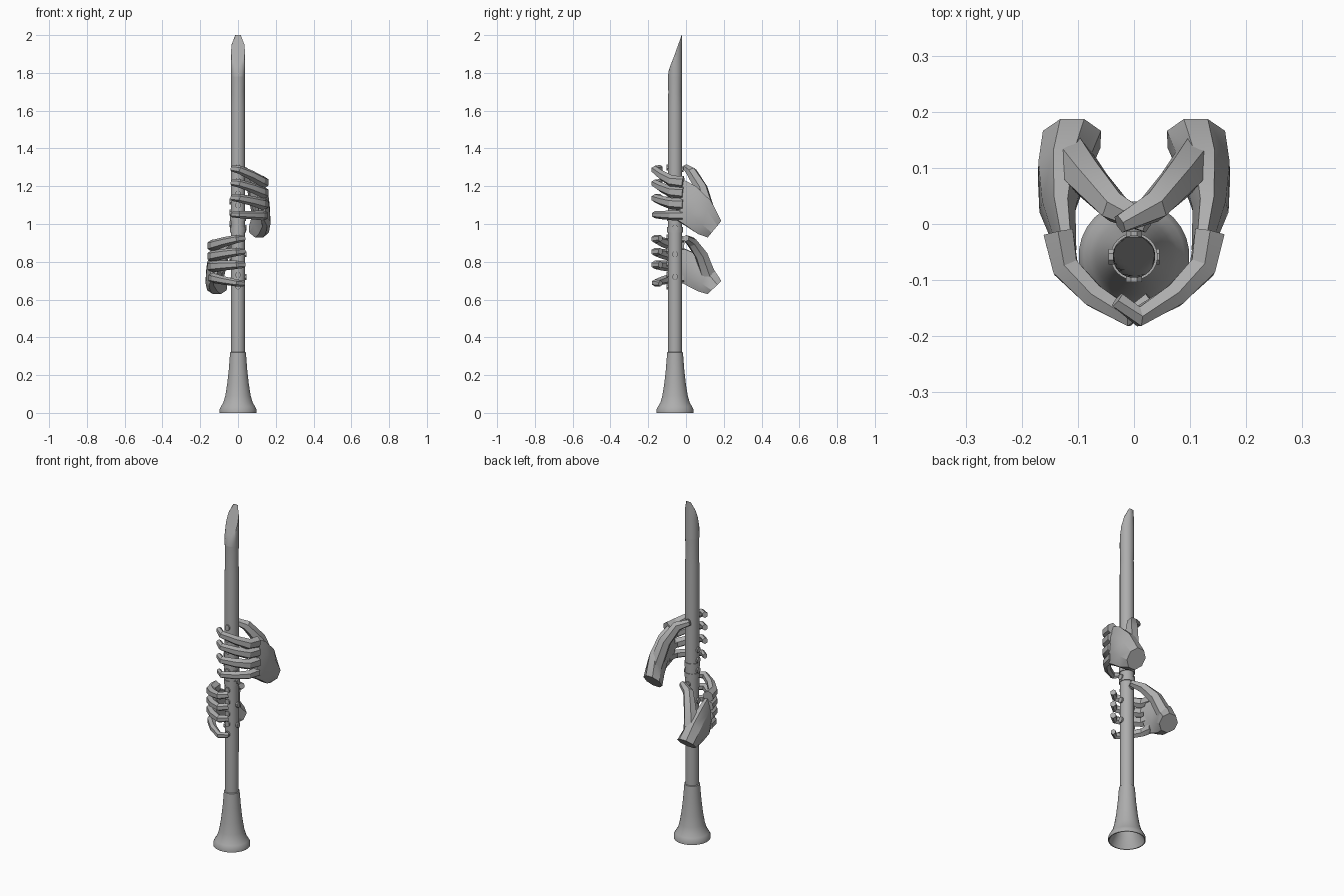
import bpy, bmesh, math
from mathutils import Vector

if "Cube" in bpy.data.objects:
    bpy.data.objects.remove(bpy.data.objects["Cube"])

grey = bpy.data.materials.new("plain_grey")
grey.diffuse_color = (0.42, 0.42, 0.42, 1)
grey.use_nodes = True
grey.node_tree.nodes["Principled BSDF"].inputs["Base Color"].default_value = grey.diffuse_color
CY, R = -0.058, 0.038          # instrument axis and bore radius


def finish(name, bm, angle):
    bmesh.ops.recalc_face_normals(bm, faces=bm.faces)
    me = bpy.data.meshes.new(name)
    bm.to_mesh(me)
    bm.free()
    ob = bpy.data.objects.new(name, me)
    bpy.context.collection.objects.link(ob)
    me.materials.append(grey)
    bpy.ops.object.select_all(action='DESELECT')
    ob.select_set(True)
    bpy.context.view_layer.objects.active = ob
    bpy.ops.object.shade_smooth_by_angle(angle=math.radians(angle))
    return ob


def loft(bm, rings, cap0=True, cap1=True):
    vs = [[bm.verts.new(p) for p in ring] for ring in rings]
    n = len(vs[0])
    for a, b in zip(vs, vs[1:]):
        for i in range(n):
            bm.faces.new((a[i], a[(i + 1) % n], b[(i + 1) % n], b[i]))
    if cap0:
        bm.faces.new(vs[0][::-1])
    if cap1:
        bm.faces.new(vs[-1])


def ellipse(c, a, b, n):
    return [c + a * math.cos((i + .5) * math.tau / n) + b * math.sin((i + .5) * math.tau / n)
            for i in range(n)]


def circle(r, z, n=28):
    return ellipse(Vector((0, CY, z)), Vector((r, 0, 0)), Vector((0, r, 0)), n)


def tube(bm, pts, radii, n=6, flat=1.0):
    rings = []
    for i, p in enumerate(pts):
        d = (pts[min(i + 1, len(pts) - 1)] - pts[max(i - 1, 0)]).normalized()
        side = d.cross(Vector((0, 0, 1))).normalized()
        up = side.cross(d)
        rings.append(ellipse(p, side * radii[i] * flat, up * radii[i], n))
    loft(bm, rings)


# Bell and barrel, hollow from below
bm = bmesh.new()
prof = [(.030, .36), (.034, .25), (.046, .14), (.066, .06), (.088, .015), (.094, 0),
        (.099, 0), (.099, .018), (.09, .035), (.078, .055), (.068, .09), (.058, .15),
        (.049, .23), (.042, .32), (.037, .322), (R, 1.0), (R, 1.62), (.036, 1.70), (R, 1.78)]
loft(bm, [circle(r, z) for r, z in prof], True, True)
finish("instrument_body", bm, 35)

# Mouthpiece, sliced away at the front
bm = bmesh.new()
rings = []
for z, lim in [(1.78, -.097), (1.81, -.092), (1.84, -.082), (1.87, -.070), (1.9, -.059),
               (1.95, -.041), (2.0, -.023)]:
    ring = []
    for p in circle(R, z):
        if p.y < lim:
            half = math.sqrt(max(R * R - (lim - CY) ** 2, 0))
            p = Vector((p.x / R * half, lim, z))
        ring.append(p)
    rings.append(ring)
loft(bm, rings)
finish("mouthpiece", bm, 35)

# Joint rings
bm = bmesh.new()
for z in (.97, 1.03):
    loft(bm, [circle(.042, z - .014), circle(.042, z + .014)])
finish("joint_rings", bm, 35)

# Key pads around the barrel
bm = bmesh.new()
pads = [(-90, z) for z in (.67, .73, .79, .86, .93, 1.04, 1.10, 1.16, 1.23, 1.30)]
pads += [(180, z) for z in (.7, .82, 1.0, 1.06, 1.12)]
pads += [(0, z) for z in (.72, .84, .98)] + [(90, 1.29), (90, .92)]
for deg, z in pads:
    out = Vector((math.cos(math.radians(deg)), math.sin(math.radians(deg)), 0))
    side = out.cross(Vector((0, 0, 1))) * .015
    c = Vector((0, CY, z))
    loft(bm, [ellipse(c + out * d, side, Vector((0, 0, .017)), 8) for d in (.030, .045)])
finish("key_pads", bm, 35)


def hand(name, s, zmap, tips, knuckles):
    V = lambda x, y, z: Vector((s * x, y, zmap(z)))
    # Palm: sections from the wrist to the knuckles
    bm = bmesh.new()
    rings = []
    for top, bot, b in [((.11, .19, 1.02), (.112, .112, .925), (.056, .0)),
                        ((.125, .135, 1.13), (.128, .06, .94), (.048, .0)),
                        ((.130, .05, 1.21), (.143, .0, .98), (.032, .006)),
                        ((.120, -.03, 1.25), (.130, -.045, 1.01), (.022, .012))]:
        t, o = V(*top), V(*bot)
        rings.append(ellipse((t + o) / 2, (t - o) / 2, Vector((s * b[0], b[1], 0)), 8))
    loft(bm, rings)
    finish(name + "_palm", bm, 25)
    # Thumb behind the barrel
    bm = bmesh.new()
    tube(bm, [V(.115, .12, 1.05), V(.082, .08, 1.19), V(.035, .03, 1.275), V(-.025, 0, 1.30)],
         [.042, .036, .029, .018])
    finish(name + "_thumb", bm, 25)
    # Four fingers curling over the front
    bm = bmesh.new()
    for i, (t, k) in enumerate(zip(tips, knuckles)):
        w = (1, 1, 1, .85)[i]
        pts = [(.135, -.015, 0), (.122, -.078, .1), (.072, -.128, .5),
               (.008, -.165, .9), (-.030, -.135, 1.0)]
        tube(bm, [Vector((s * x, y, k + (t - k) * f)) for x, y, f in pts],
             [.034 * w, .030 * w, .026 * w, .022 * w, .018 * w], flat=.9)
    finish(name + "_fingers", bm, 25)


hand("upper_hand", 1, lambda z: z,
     (1.295, 1.22, 1.14, 1.05), (1.22, 1.165, 1.105, 1.045))
hand("lower_hand", -1, lambda z: .63 + (z - .93) * .795,
     (.925, .855, .785, .685), (.885, .83, .775, .715))
